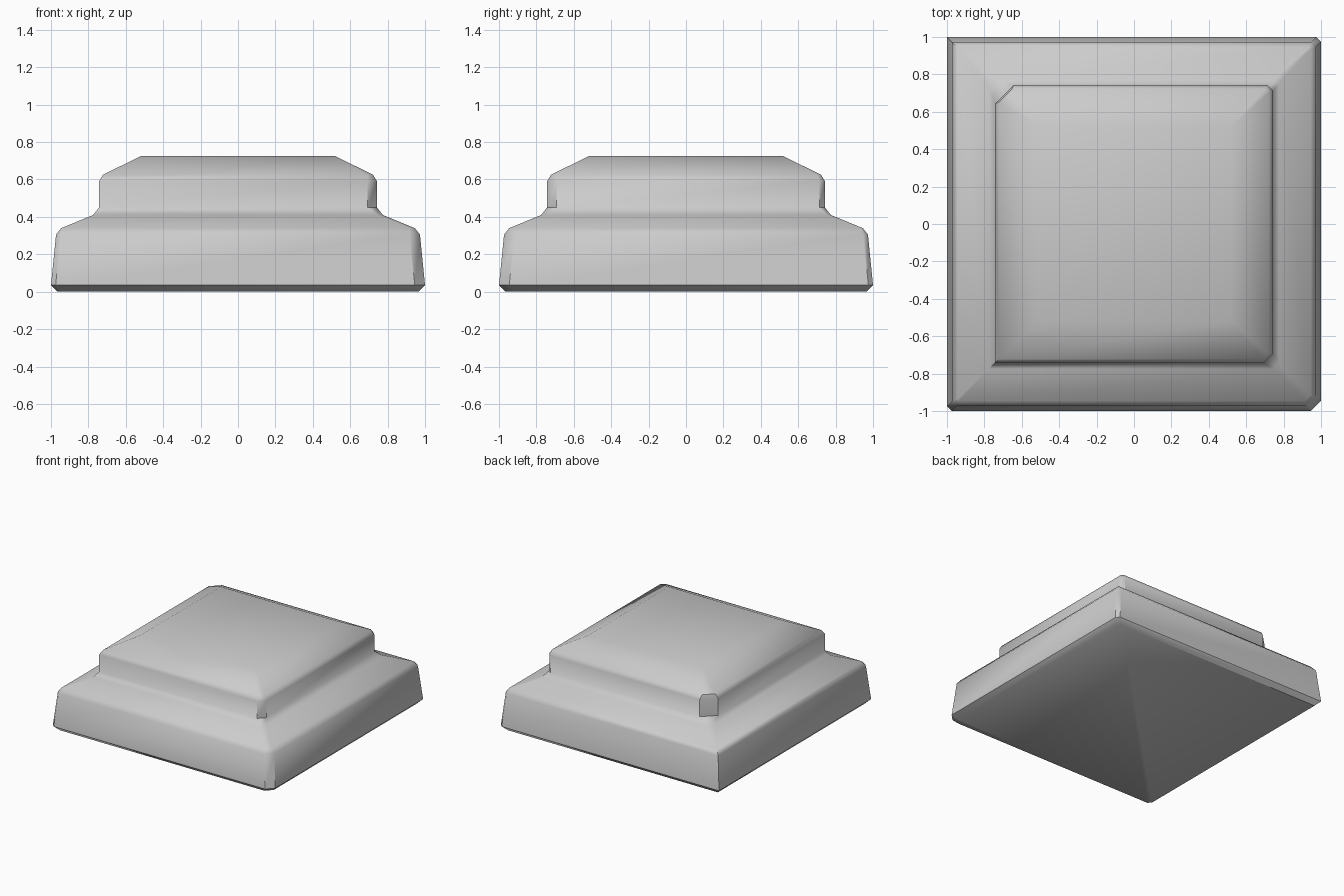
import bpy
import bmesh

if "Cube" in bpy.data.objects:
    bpy.data.objects.remove(bpy.data.objects["Cube"])

# Each level: half width, height, and corner cuts in the order
# front left, front right, back right, back left
LEVELS = [
    (0.965, 0.00, (0.025, 0.05, 0.025, 0.0)),
    (1.000, 0.035, (0.025, 0.055, 0.025, 0.0)),
    (0.973, 0.305, (0.025, 0.055, 0.025, 0.0)),
    (0.945, 0.34, (0.01, 0.03, 0.01, 0.0)),
    (0.775, 0.41, (0.0, 0.03, 0.02, 0.04)),
    (0.743, 0.45, (0.0, 0.05, 0.03, 0.10)),
    (0.743, 0.59, (0.0, 0.05, 0.03, 0.10)),
    (0.722, 0.625, (0.0, 0.03, 0.02, 0.07)),
    (0.520, 0.725, (0.0, 0.0, 0.0, 0.0)),
]


def ring(bm, h, z, cuts):
    """Square outline with every corner cut by its own amount."""
    fl, fr, br, bl = cuts
    points = [(-h, -h + fl), (-h + fl, -h), (h - fr, -h), (h, -h + fr),
              (h, h - br), (h - br, h), (-h + bl, h), (-h, h - bl)]
    return [bm.verts.new((x, y, z)) for x, y in points]


# Stepped cap lofted through the levels
bm = bmesh.new()
rings = [ring(bm, *level) for level in LEVELS]
for low, high in zip(rings, rings[1:]):
    for i in range(8):
        j = (i + 1) % 8
        bm.faces.new((low[i], low[j], high[j], high[i]))
bm.faces.new(rings[0][::-1])
bm.faces.new(rings[-1])

# Merge the corners that have no cut
bmesh.ops.remove_doubles(bm, verts=bm.verts[:], dist=0.0005)
bmesh.ops.recalc_face_normals(bm, faces=bm.faces[:])
mesh = bpy.data.meshes.new("stepped_post_cap")
bm.to_mesh(mesh)
bm.free()
cap = bpy.data.objects.new("stepped_post_cap", mesh)
bpy.context.collection.objects.link(cap)

# Soft bands, crisp corners
bpy.context.view_layer.objects.active = cap
cap.select_set(True)
bpy.ops.object.shade_smooth_by_angle(angle=0.72)
